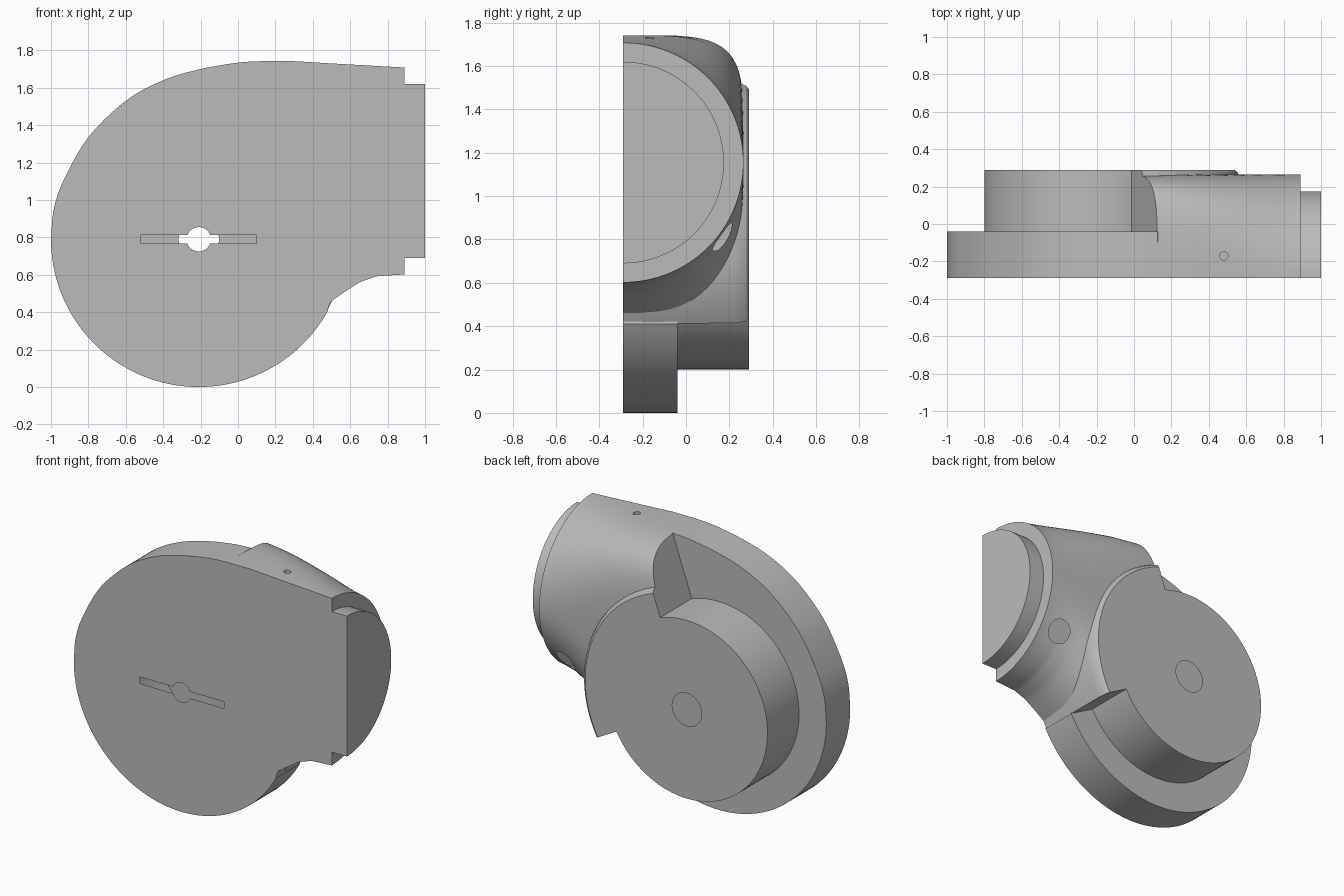
import bpy, bmesh, math
from mathutils import Vector, Matrix

if "Cube" in bpy.data.objects:
    bpy.data.objects.remove(bpy.data.objects["Cube"])

CX, CZ = -0.21, 0.79            # hub axis (runs along y)
NZ = 1.155                      # neck axis height (runs along x)
FRONT, STEP, BACK = -0.29, -0.04, 0.29
A0, A1 = math.radians(-28.8), math.radians(70.6)   # step walls, radial from the hub

grey = bpy.data.materials.new("mid grey")
grey.diffuse_color = (0.5, 0.5, 0.5, 1)
grey.use_nodes = True
grey.node_tree.nodes["Principled BSDF"].inputs["Base Color"].default_value = grey.diffuse_color


def finish(name, bm):
    bmesh.ops.recalc_face_normals(bm, faces=bm.faces)
    me = bpy.data.meshes.new(name)
    bm.to_mesh(me)
    bm.free()
    me.materials.append(grey)
    ob = bpy.data.objects.new(name, me)
    bpy.context.collection.objects.link(ob)
    return ob


def loft(name, rings):
    """Solid through closed rings with equal point counts."""
    bm = bmesh.new()
    vs = [[bm.verts.new(p) for p in r] for r in rings]
    n = len(vs[0])
    for a, b in zip(vs, vs[1:]):
        for i in range(n):
            j = (i + 1) % n
            bm.faces.new((a[i], a[j], b[j], b[i]))
    bm.faces.new(vs[0])
    bm.faces.new(vs[-1][::-1])
    return finish(name, bm)


def prism(name, pts, y0, y1):
    return loft(name, [[(x, y, z) for x, z in pts] for y in (y0, y1)])


def turned(name, origin, axis, profile, n=96):
    """Round part: profile of (radius, distance along axis)."""
    q = Vector(axis).to_track_quat('Z', 'Y')
    o = Vector(origin)
    return loft(name, [[o + q @ Vector((r * math.cos(2 * math.pi * i / n),
                                        r * math.sin(2 * math.pi * i / n), d))
                        for i in range(n)] for r, d in profile])


def arc(r, a, b, n):
    return [(CX + r * math.cos(a + (b - a) * i / n), CZ + r * math.sin(a + (b - a) * i / n))
            for i in range(n + 1)]


def interp(table, x):
    for (x0, v0), (x1, v1) in zip(table, table[1:]):
        if x <= x1:
            t = (x - x0) / (x1 - x0)
            return v0 + (v1 - v0) * t
    return table[-1][1]


def boolean(ob, other, op):
    m = ob.modifiers.new(op.lower(), 'BOOLEAN')
    m.operation, m.solver, m.object = op, 'EXACT', other
    bpy.context.view_layer.objects.active = ob
    bpy.ops.object.modifier_apply(modifier=m.name)
    bpy.data.objects.remove(other)


def smooth_curve(pts, steps=6):
    """Catmull-Rom through 2D points."""
    p = [Vector(q) for q in pts]
    p = [2 * p[0] - p[1]] + p + [2 * p[-1] - p[-2]]
    out = []
    for a, b, c, d in zip(p, p[1:], p[2:], p[3:]):
        for i in range(steps):
            t = i / steps
            out.append(0.5 * (2 * b + (c - a) * t + (2 * a - 5 * b + 4 * c - d) * t * t
                              + (3 * b - a - 3 * c + d) * t ** 3))
    return out + [p[-2]]


# base flange: spiral top edge, then a round bottom, closed inside the neck
spiral = smooth_curve([(0.126, 1.742), (0, 1.734), (-0.2, 1.70), (-0.4, 1.64), (-0.6, 1.53),
                       (-0.8, 1.335), (-0.93, 1.11), (-0.985, 0.95), (-1.0, 0.79)])
rim = arc(0.79, math.pi, 2 * math.pi + A0, 64)[1:]
body = prism("housing", [tuple(p) for p in spiral] + rim + [(0.45, 0.7), (0.45, 1.5)], FRONT, STEP)

# neck: lofts from a squarish section at the hub to a half circle at the outlet
TOP = [(-0.3, 1.72), (0, 1.734), (0.12, 1.742), (0.3, 1.742), (0.5, 1.73), (0.89, 1.708)]
BOT = [(-0.3, 0.1), (0.3, 0.2), (0.45, 0.356), (0.5, 0.46), (0.58, 0.515), (0.65, 0.56),
       (0.74, 0.592), (0.89, 0.602)]


def section(x):
    n = 2 + 3 * ((0.89 - x) / 0.79) ** 1.4
    ring = []
    for i in range(65):
        t = -math.pi / 2 + math.pi * i / 64
        c, s = max(math.cos(t), 0), math.sin(t)
        k = (c ** n + abs(s) ** n) ** (-1 / n)
        h = interp(TOP, x) - NZ if s > 0 else NZ - interp(BOT, x)
        ring.append((x, FRONT + 0.555 * c * k, NZ + h * s * k))
    return ring


stations = [-0.25, -0.1] + [0.02 * i for i in range(0, 44)] + [0.89]
neck = loft("neck", [section(x) for x in stations])
wedge = prism("wedge", [(CX, CZ)] + arc(3, A0, A1, 8), -1, 1)
boolean(neck, wedge, 'INTERSECT')

# raised sector of the back face with a rounded rim
sector = loft("sector", [[(x, y, z) for x, z in [(CX, CZ)] + arc(r, A0, A1, 48)]
                         for r, y in [(0.785, -0.2), (0.78, 0.22), (0.772, 0.255),
                                      (0.762, 0.278), (0.745, BACK)]])

# hub disc, outlet spigot and side boss
hub = turned("hub", (CX, 0, CZ), (0, 1, 0), [(0.59, -0.2), (0.59, BACK)], 128)
spigot = turned("spigot", (0, FRONT, NZ), (1, 0, 0), [(0.465, 0.7), (0.465, 1.0)], 128)
front_cut = prism("front_cut", [(-2, -1), (2, -1), (2, 3), (-2, 3)], -2, FRONT)
boolean(spigot, front_cut, 'DIFFERENCE')
boss = turned("boss", (0.75, 0.175, 0.815), (0, 0.93, -0.37),
              [(0.08, -0.1), (0.08, 0.0), (0.055, 0.025)], 32)
for part in (neck, sector, hub, spigot, boss):
    boolean(body, part, 'UNION')

# axle hole with countersink, front rod groove, pin hole on top
cuts = [
    turned("axle_hole", (CX, 0, CZ), (0, 1, 0),
           [(0.065, -0.5), (0.065, 0.2), (0.108, BACK), (0.108, 0.4)], 48),
    turned("groove", (CX, FRONT, CZ), (1, 0, 0), [(0.022, -0.31), (0.022, 0.31)], 24),
    turned("pin_hole", (0.48, -0.17, 0), (0, 0, 1), [(0.022, 1.64), (0.022, 1.9)], 24),
]
for c in cuts:
    boolean(body, c, 'DIFFERENCE')

bpy.ops.object.select_all(action='DESELECT')
body.select_set(True)
bpy.context.view_layer.objects.active = body
bpy.ops.object.shade_smooth_by_angle(angle=math.radians(25))
